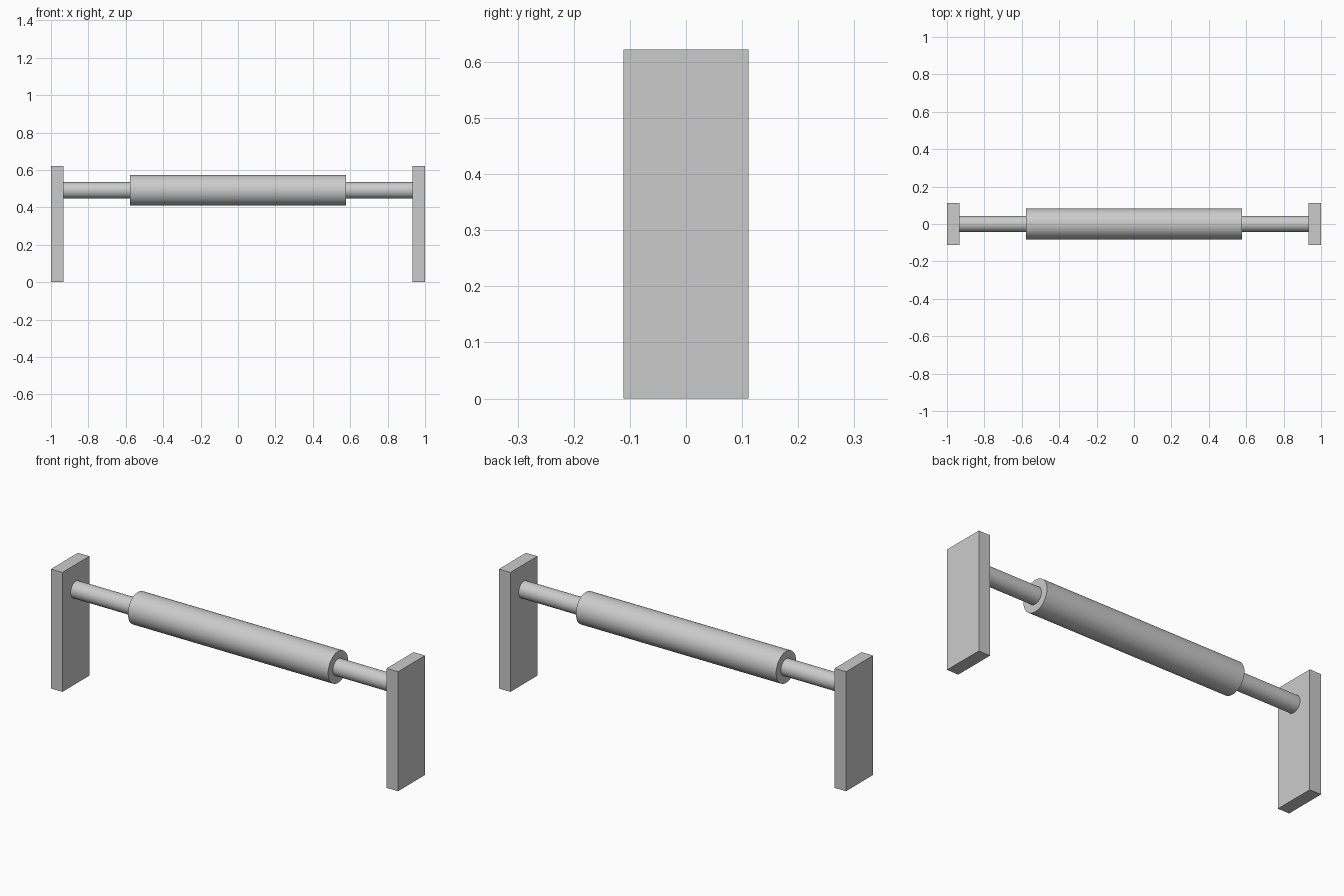
import bpy
import math

cube = bpy.data.objects.get("Cube")
if cube:
    bpy.data.objects.remove(cube, do_unlink=True)

# Single light grey finish
grey = bpy.data.materials.new("light_grey")
grey.use_nodes = True
colour = (0.6, 0.6, 0.6, 1)
grey.diffuse_color = colour
grey.node_tree.nodes["Principled BSDF"].inputs["Base Color"].default_value = colour

PLATE = (0.066, 0.222, 0.622)  # thickness, depth, height
AXIS_Z = 0.491


def finish(name):
    obj = bpy.context.object
    obj.name = name
    obj.data.materials.append(grey)
    return obj


def plate(name, side):
    x = side * (1 - PLATE[0] / 2)
    bpy.ops.mesh.primitive_cube_add(size=1, location=(x, 0, PLATE[2] / 2))
    obj = finish(name)
    obj.scale = PLATE
    bpy.ops.object.transform_apply(location=False, rotation=False, scale=True)


def rod(name, radius, length):
    bpy.ops.mesh.primitive_cylinder_add(
        vertices=64, radius=radius, depth=length,
        location=(0, 0, AXIS_Z), rotation=(0, math.pi / 2, 0))
    finish(name)
    bpy.ops.object.shade_smooth_by_angle(angle=math.radians(30))


# Upright end plates
plate("left_end_plate", 1)
plate("right_end_plate", -1)

# Shaft between the plates, with the thicker roller around its middle
rod("shaft", 0.0435, 2 - 2 * PLATE[0])
rod("roller", 0.082, 1.154)
